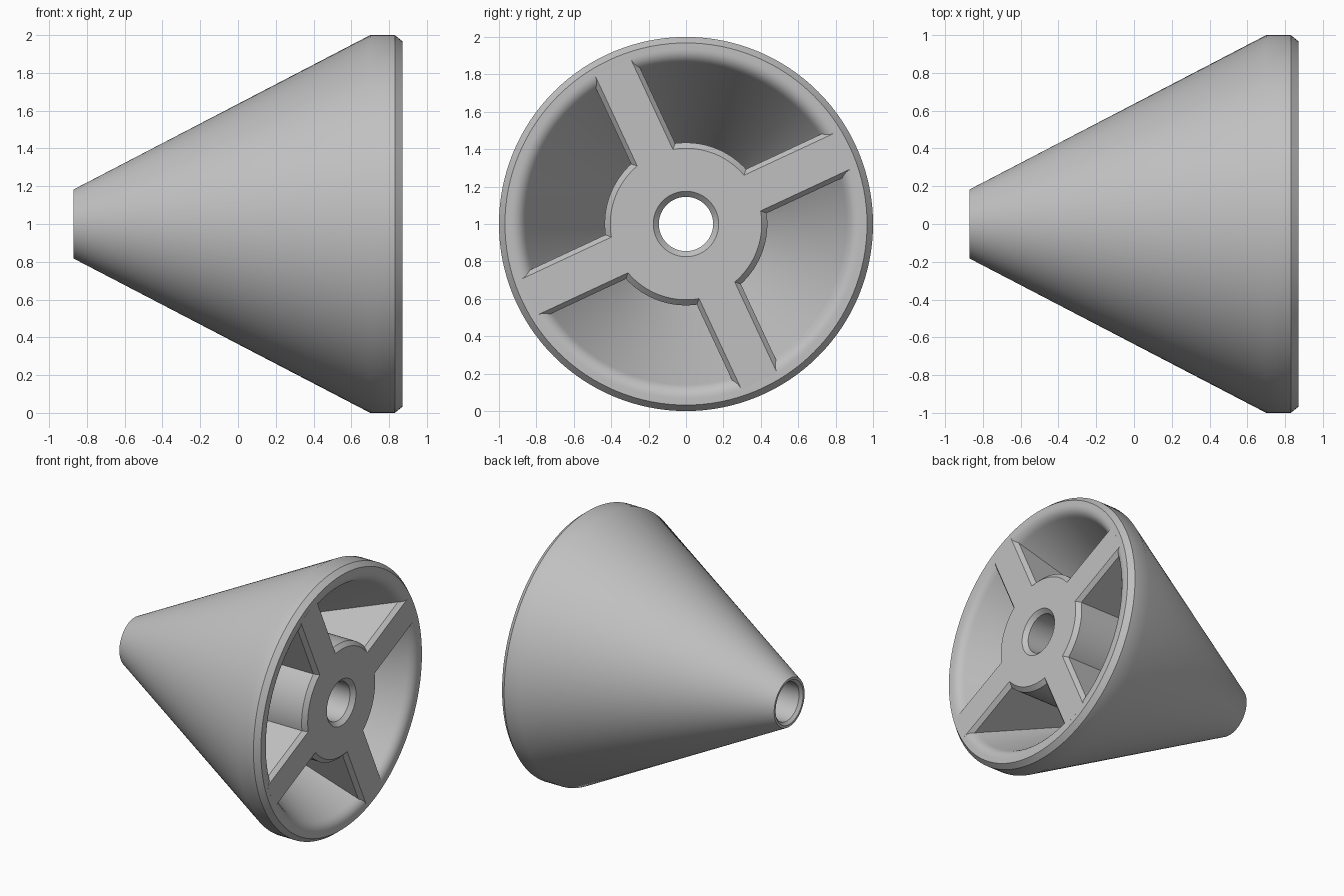
import bpy, bmesh, math
from mathutils import Vector, Matrix

cube = bpy.data.objects.get("Cube")
if cube:
    bpy.data.objects.remove(cube, do_unlink=True)

grey = bpy.data.materials.new("plain grey")
grey.use_nodes = True
grey.diffuse_color = (0.53, 0.53, 0.53, 1)
grey.node_tree.nodes["Principled BSDF"].inputs["Base Color"].default_value = (0.53, 0.53, 0.53, 1)

CENTRE = Vector((0, 0, 1))   # the axis of the cone runs along x at this height
SEGMENTS = 128
FACE = 0.87                  # x of the open end


def finish(bm, name, smooth):
    bmesh.ops.recalc_face_normals(bm, faces=bm.faces)
    mesh = bpy.data.meshes.new(name)
    bm.to_mesh(mesh)
    bm.free()
    mesh.materials.append(grey)
    obj = bpy.data.objects.new(name, mesh)
    bpy.context.collection.objects.link(obj)
    if smooth:
        bpy.ops.object.select_all(action="DESELECT")
        obj.select_set(True)
        bpy.context.view_layer.objects.active = obj
        bpy.ops.object.shade_smooth_by_angle(angle=math.radians(32))
    return obj


def revolve(name, profile):
    """Turn a closed (x, radius) profile around the axis."""
    bm = bmesh.new()
    rings = []
    for i in range(SEGMENTS):
        a = math.tau * i / SEGMENTS
        rings.append([bm.verts.new(CENTRE + Vector((x, r * math.cos(a), r * math.sin(a))))
                      for x, r in profile])
    n = len(profile)
    for i in range(SEGMENTS):
        here, there = rings[i], rings[(i + 1) % SEGMENTS]
        for j in range(n):
            k = (j + 1) % n
            bm.faces.new((here[j], here[k], there[k], there[j]))
    return finish(bm, name, True)


def rounded(start, control, end, steps=8):
    """Points of a rounded corner."""
    s, c, e = Vector(start), Vector(control), Vector(end)
    ts = [i / steps for i in range(steps + 1)]
    return [tuple(s * (1 - t) ** 2 + c * 2 * t * (1 - t) + e * t * t) for t in ts]


def spoke(name, angle):
    """Web between hub and shell with chamfered front edges."""
    bm = bmesh.new()
    ends = []
    for r, back in ((0.2, -0.5), (0.93, 0.78)):
        section = [(0.13, back), (0.13, FACE - 0.03), (0.105, FACE)]
        section += [(-w, x) for w, x in reversed(section)]
        ends.append([bm.verts.new((x, r, w)) for w, x in section])
    inner, outer = ends
    for j in range(len(inner)):
        k = (j + 1) % len(inner)
        bm.faces.new((inner[j], inner[k], outer[k], outer[j]))
    bm.faces.new(inner)
    bm.faces.new(outer)
    bm.transform(Matrix.Translation(CENTRE) @ Matrix.Rotation(angle, 4, "X"))
    return finish(bm, name, False)


# Hollow cone, rounded rim, hub and bore in one turned profile
outside = [(-FACE, 0.165), (-FACE, 0.183), (0.7, 1.0), (0.83, 1.0), (FACE, 0.968)]
rim = rounded((FACE, 0.935), (FACE, 0.885), (0.82, 0.858))
hub = [(0.04, 0.435), (FACE - 0.03, 0.435), (FACE, 0.405)]
bore = [(FACE, 0.175), (FACE - 0.03, 0.145), (-FACE + 0.02, 0.145)]
revolve("cone_body", outside + rim + hub + bore)

# Four spokes
for i in range(4):
    spoke("spoke_%d" % (i + 1), math.radians(25 + 90 * i))
